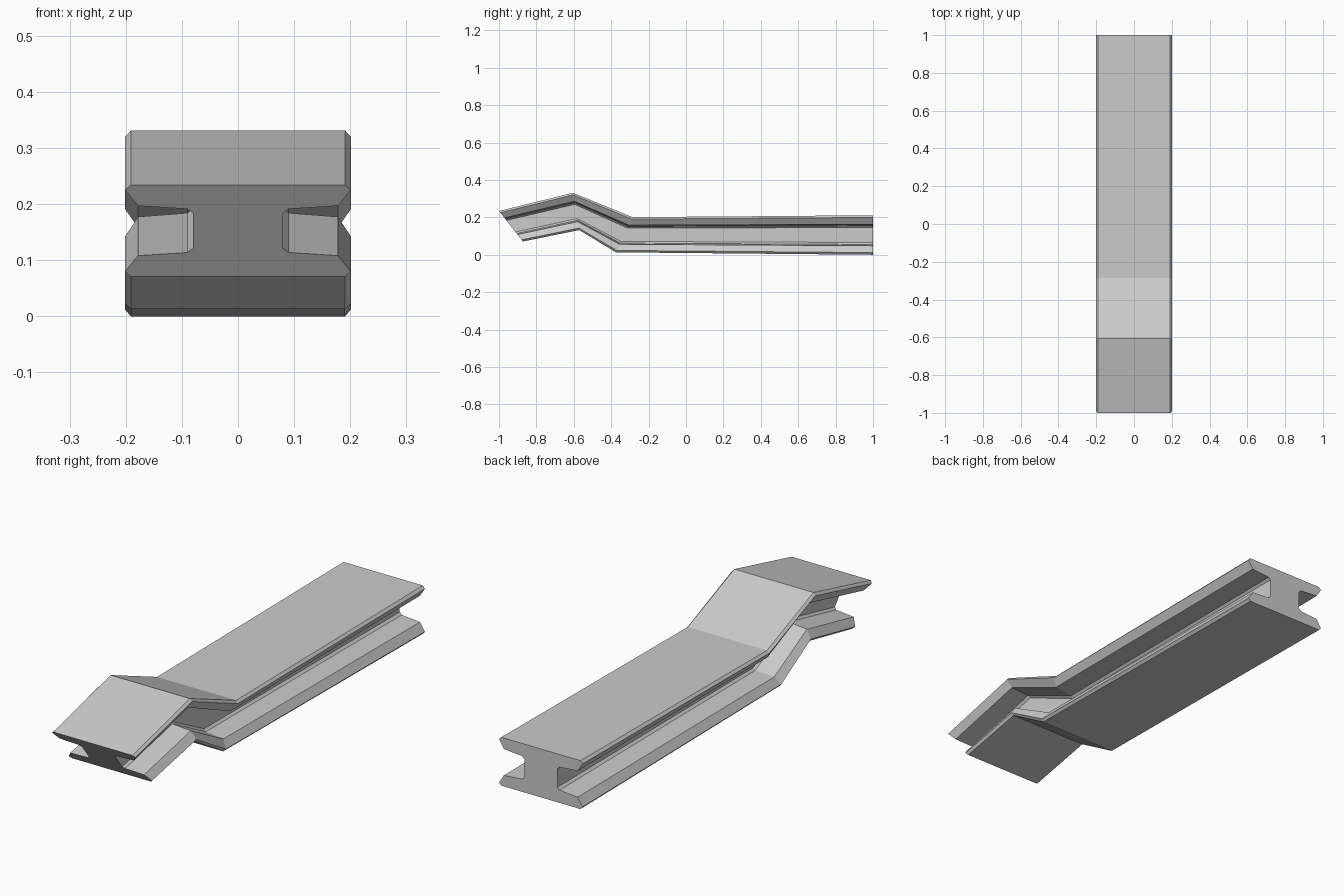
import bpy, bmesh
from mathutils import Vector

if "Cube" in bpy.data.objects:
    bpy.data.objects.remove(bpy.data.objects["Cube"])

# Half of the I-section: (x, fraction of height measured from the nearer flange)
quarter = [(0.191, 0.0), (0.201, 0.055), (0.178, 0.228), (0.09, 0.262), (0.08, 0.31)]
right = quarter + [(x, 1 - t) for x, t in reversed(quarter)]
section = right + [(-x, t) for x, t in reversed(right)]

# Bend stations along the beam: top (y, z) and bottom (y, z)
stations = [
    ((-1.0, 0.234), (-0.872, 0.071)),
    ((-0.605, 0.331), (-0.571, 0.132)),
    ((-0.285, 0.201), (-0.375, 0.013)),
    ((1.0, 0.211), (1.0, 0.0)),
]

# Bent beam: sweep the section through the stations
bm = bmesh.new()
rings = []
for top, bottom in stations:
    ring = []
    for x, t in section:
        y, z = Vector(top).lerp(Vector(bottom), t)
        ring.append(bm.verts.new((x, y, z)))
    rings.append(ring)
n = len(section)
for a, b in zip(rings, rings[1:]):
    for i in range(n):
        j = (i + 1) % n
        bm.faces.new((a[i], a[j], b[j], b[i]))

# Closed ends
bm.faces.new(rings[0])
bm.faces.new(rings[-1])
bmesh.ops.recalc_face_normals(bm, faces=bm.faces[:])

mesh = bpy.data.meshes.new("bent_i_beam")
bm.to_mesh(mesh)
bm.free()
beam = bpy.data.objects.new("bent_i_beam", mesh)
bpy.context.collection.objects.link(beam)
